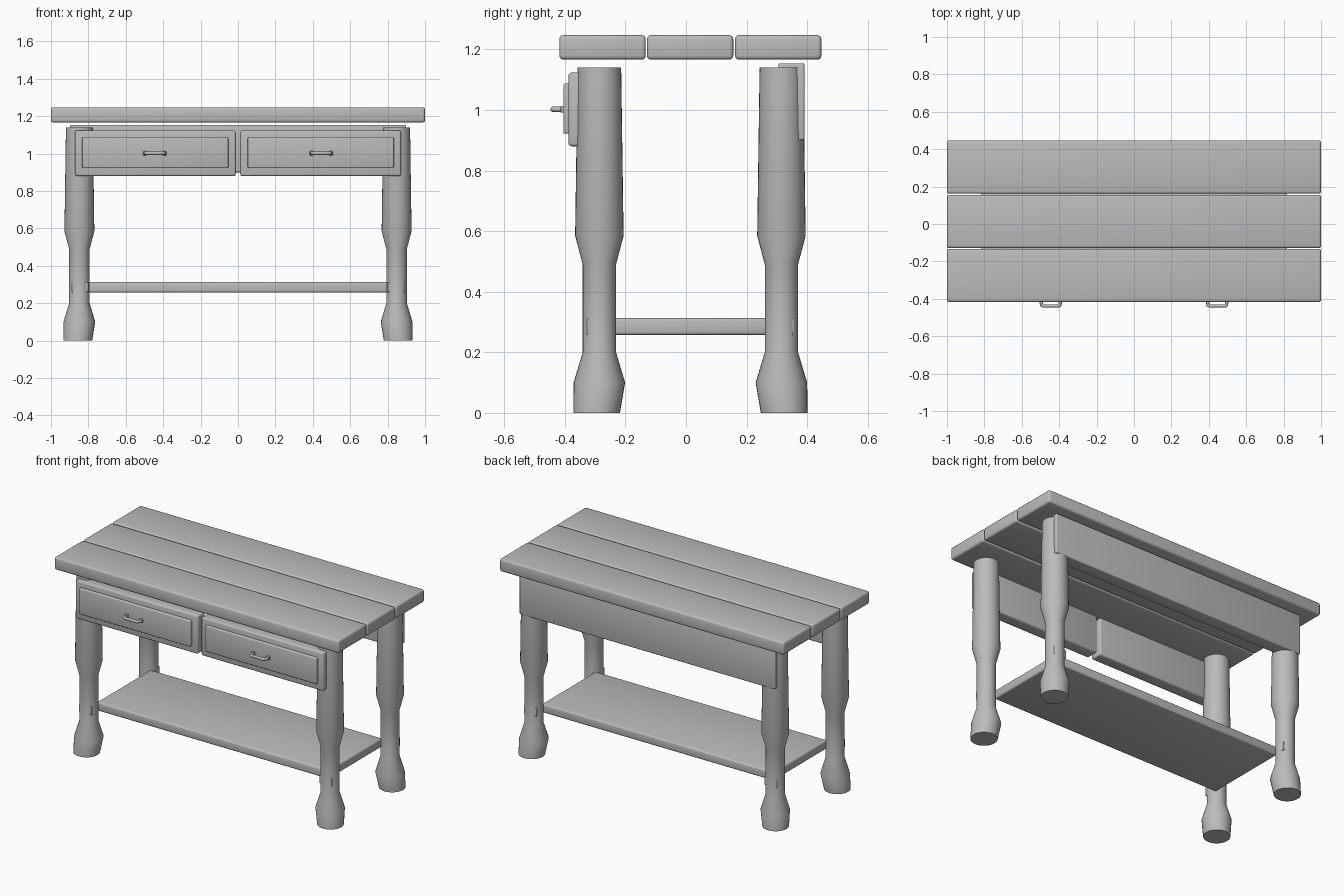
import bpy, bmesh, math
from mathutils import Vector

if "Cube" in bpy.data.objects:
    bpy.data.objects.remove(bpy.data.objects["Cube"], do_unlink=True)

GREY = (0.5, 0.5, 0.5, 1)
mat = bpy.data.materials.new("plain grey")
mat.use_nodes = True
mat.diffuse_color = GREY
mat.node_tree.nodes["Principled BSDF"].inputs["Base Color"].default_value = GREY


def finish(name, bm, angle=40):
    bmesh.ops.recalc_face_normals(bm, faces=bm.faces)
    me = bpy.data.meshes.new(name)
    bm.to_mesh(me)
    bm.free()
    me.materials.append(mat)
    ob = bpy.data.objects.new(name, me)
    bpy.context.collection.objects.link(ob)
    bpy.ops.object.select_all(action="DESELECT")
    bpy.context.view_layer.objects.active = ob
    ob.select_set(True)
    bpy.ops.object.shade_smooth_by_angle(angle=math.radians(angle))
    return ob


def box(name, x, y, z, bevel=0.0):
    """Box from (low, high) pairs with rounded edges."""
    bm = bmesh.new()
    bmesh.ops.create_cube(bm, size=1)
    for v in bm.verts:
        v.co = [lo + (c + 0.5) * (hi - lo) for c, (lo, hi) in zip(v.co, (x, y, z))]
    if bevel:
        bmesh.ops.bevel(bm, geom=bm.edges[:], offset=bevel, segments=3,
                        profile=0.5, affect="EDGES")
    return finish(name, bm)


def leg(name, cx, cy, sx, sy):
    """Turned leg; the foot flares slightly outwards at the floor."""
    profile = [(0, .077, .009), (.1, .085, 0), (.2, .055, 0),
               (.49, .055, 0), (.585, .08, 0), (1.14, .072, 0)]
    sides = 32
    bm = bmesh.new()
    rings = []
    for z, r, out in profile:
        rings.append([bm.verts.new((cx + sx * out + r * math.cos(math.tau * i / sides),
                                    cy + sy * out + r * math.sin(math.tau * i / sides), z))
                      for i in range(sides)])
    for a, b in zip(rings, rings[1:]):
        for i in range(sides):
            j = (i + 1) % sides
            bm.faces.new((a[i], a[j], b[j], b[i]))
    bm.faces.new(rings[0])
    bm.faces.new(rings[-1])
    finish(name, bm)


def handle(name, cx):
    """Bent round bar with two short posts."""
    cu = bpy.data.curves.new(name, "CURVE")
    cu.dimensions = "3D"
    cu.bevel_depth = 0.009
    cu.bevel_resolution = 3
    cu.use_fill_caps = True
    path = [(-.052, -.40), (-.05, -.432), (-.042, -.439),
            (.042, -.439), (.05, -.432), (.052, -.40)]
    sp = cu.splines.new("POLY")
    sp.points.add(len(path) - 1)
    for p, (x, y) in zip(sp.points, path):
        p.co = (cx + x, y, 1.002, 1)
    sp.use_smooth = True
    cu.materials.append(mat)
    ob = bpy.data.objects.new(name, cu)
    bpy.context.collection.objects.link(ob)
    # flanges where the posts meet the drawer front
    for side, s in (("right", -1), ("left", 1)):
        x = cx + s * .052
        box(f"{name}_{side}_flange", (x - .01, x + .01), (-.414, -.4), (.991, 1.013), .003)


# Table top planks
for name, y0 in (("front", -.418), ("middle", -.129), ("back", .162)):
    box(f"{name}_top_plank", (-1, 1), (y0, y0 + .285), (1.166, 1.247), .013)

# Legs and the tenons that pin the shelf to them
for side, sx in (("right", -1), ("left", 1)):
    for end, sy, cy in (("front", -1, -.286), ("back", 1, .315)):
        leg(f"{end}_{side}_leg", sx * .848, cy, sx, sy)
        x = sorted((sx * .80, sx * .889))
        y = sorted((cy - sy * .03, cy + sy * .042))
        box(f"{end}_{side}_tenon", x, y, (.258, .312), .003)

# Lower shelf
box("shelf", (-.815, .815), (-.255, .285), (.257, .313), .01)

# Back apron
box("back_apron", (-.898, .898), (.305, .391), (.9, 1.154), .006)

# Drawers with raised panels and handles
for side, s in (("right", -1), ("left", 1)):
    box(f"{side}_drawer", sorted((s * .012, s * .871)), (-.388, -.31), (.88, 1.123), .01)
    box(f"{side}_drawer_panel", sorted((s * .052, s * .833)), (-.405, -.38), (.922, 1.087), .006)
    handle(f"{side}_drawer_handle", s * .445)
